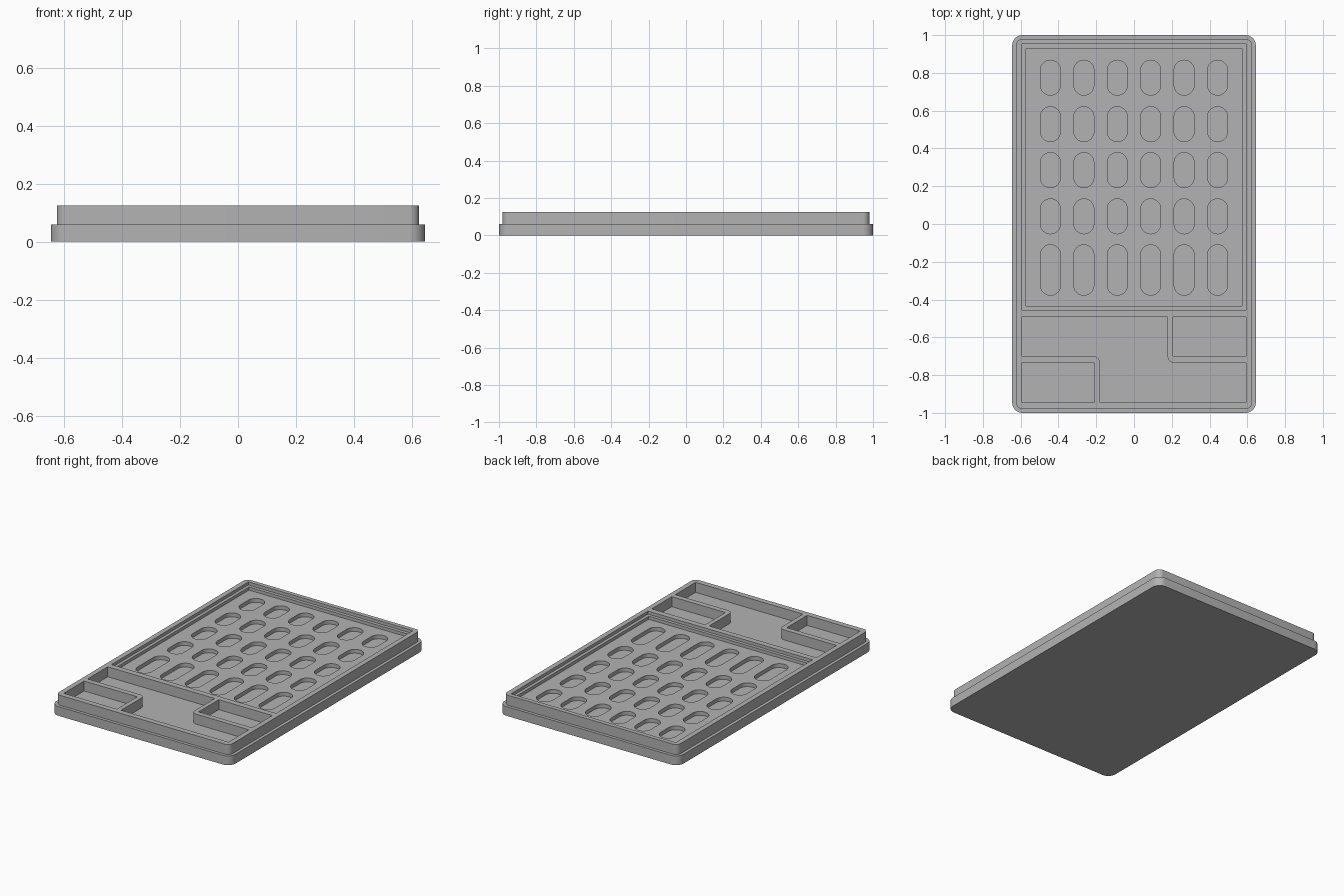
import bpy, bmesh, math
from mathutils import Vector

if "Cube" in bpy.data.objects:
    bpy.data.objects.remove(bpy.data.objects["Cube"])

grey = bpy.data.materials.new("plain grey")
grey.diffuse_color = (0.45, 0.45, 0.45, 1)
grey.use_nodes = True
grey.node_tree.nodes["Principled BSDF"].inputs["Base Color"].default_value = grey.diffuse_color


def rounded(corners):
    """Round each (x, y, radius) corner of an outline."""
    out = []
    n = len(corners)
    for i, (x, y, r) in enumerate(corners):
        p = Vector((x, y))
        if r == 0:
            out.append(p)
            continue
        a = (Vector(corners[i - 1][:2]) - p).normalized()
        b = (Vector(corners[(i + 1) % n][:2]) - p).normalized()
        centre = p + (a + b) * r          # corners are all square
        for k in range(9):
            t = math.pi / 2 * k / 8
            out.append(centre - b * r * math.cos(t) - a * r * math.sin(t))
    return out


def box(x0, x1, y0, y1, r=0.0):
    return rounded([(x0, y0, r), (x1, y0, r), (x1, y1, r), (x0, y1, r)])


def prism(name, outlines, z0, z1):
    """Extrude one or more outlines from z0 to z1."""
    bm = bmesh.new()
    for pts in outlines:
        low = [bm.verts.new((p.x, p.y, z0)) for p in pts]
        high = [bm.verts.new((p.x, p.y, z1)) for p in pts]
        bm.faces.new(low)
        bm.faces.new(high)
        for i in range(len(pts)):
            j = (i + 1) % len(pts)
            bm.faces.new((low[i], low[j], high[j], high[i]))
    bmesh.ops.remove_doubles(bm, verts=bm.verts, dist=1e-5)
    bmesh.ops.recalc_face_normals(bm, faces=bm.faces)
    mesh = bpy.data.meshes.new(name)
    bm.to_mesh(mesh)
    bm.free()
    ob = bpy.data.objects.new(name, mesh)
    bpy.context.collection.objects.link(ob)
    mesh.materials.append(grey)
    return ob


def select(ob):
    bpy.ops.object.select_all(action='DESELECT')
    ob.select_set(True)
    bpy.context.view_layer.objects.active = ob


def cut(ob, name, outlines, floor):
    """Sink outlines into the part from above, down to the floor height."""
    cutter = prism(name, outlines, floor, 0.2)
    cutter.hide_render = True
    mod = ob.modifiers.new(name, 'BOOLEAN')
    mod.operation = 'DIFFERENCE'
    mod.solver = 'EXACT'
    mod.object = cutter
    select(ob)
    bpy.ops.object.modifier_apply(modifier=name)
    bpy.data.objects.remove(cutter)


# Base plate and narrower upper tray
base = prism("base_plate", [box(-0.645, 0.645, -1, 1, 0.055)], 0, 0.06)
tray = prism("upper_tray", [box(-0.625, 0.625, -0.98, 0.98, 0.035)], 0.06, 0.125)

# Large stepped recess
cut(tray, "recess", [box(-0.592, 0.592, -0.455, 0.952)], 0.105)
cut(tray, "recess_floor", [box(-0.572, 0.572, -0.434, 0.93)], 0.085)

# Grid of rounded slots, last row longer
rows = [(0.682, 0.867), (0.436, 0.621), (0.193, 0.378), (-0.052, 0.133), (-0.377, -0.11)]
slots = []
for y0, y1 in rows:
    for i in range(6):
        x = (i - 2.5) * 0.177
        slots.append(box(x - 0.053, x + 0.053, y0, y1, 0.0529))
cut(tray, "slots", slots, 0.04)

# Two corner wells and the stepped well between them
well = rounded([(-0.592, -0.493, 0), (-0.592, -0.70, 0), (-0.18, -0.70, 0.035),
                (-0.18, -0.944, 0), (0.592, -0.944, 0), (0.592, -0.735, 0),
                (0.178, -0.735, 0.035), (0.178, -0.493, 0)])
cut(tray, "wells", [well, box(-0.592, -0.21, -0.944, -0.735),
                    box(0.207, 0.592, -0.70, -0.493)], 0.04)

for ob in (base, tray):
    select(ob)
    bpy.ops.object.shade_smooth_by_angle(angle=math.radians(30))
